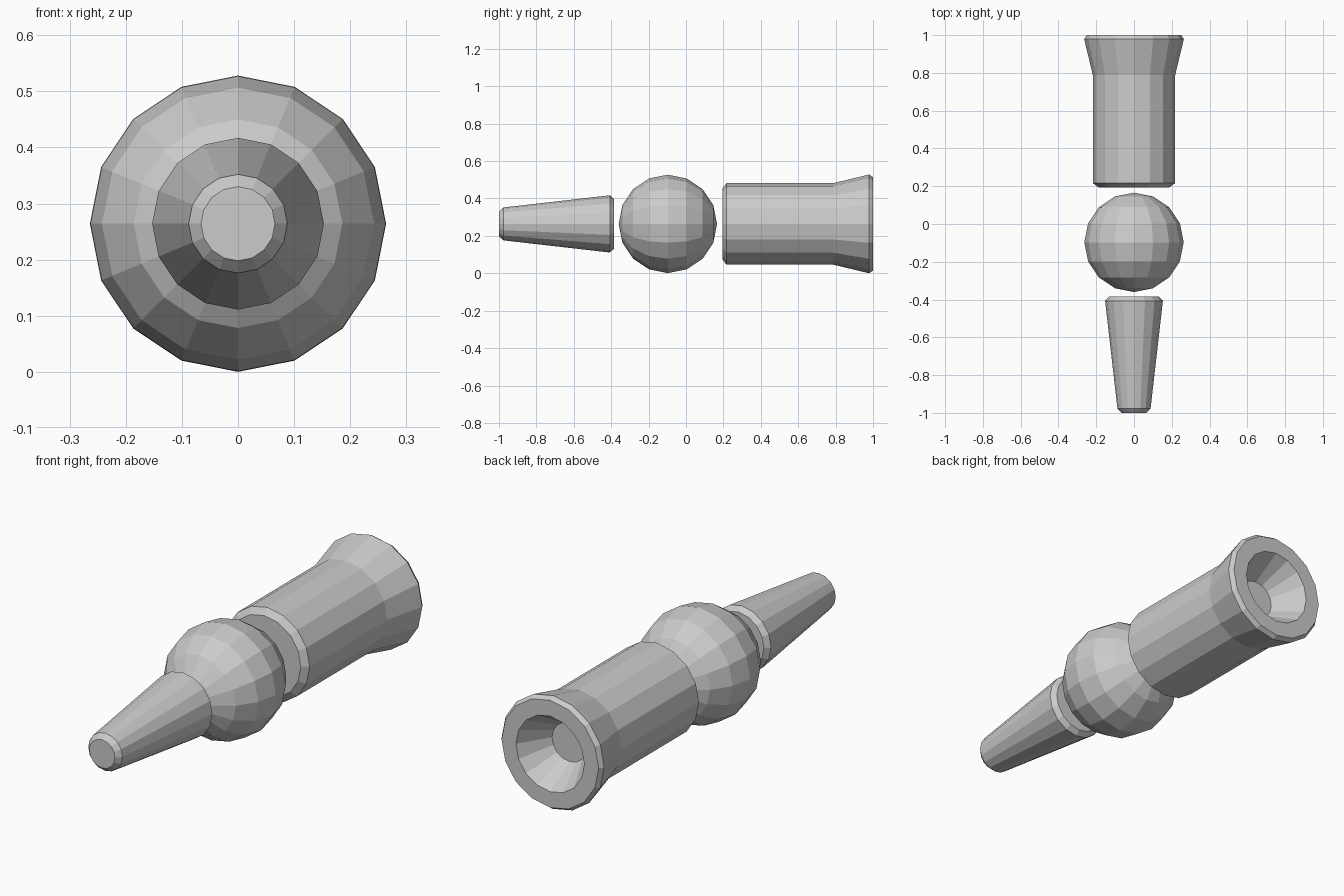
import bpy, bmesh
from math import sin, cos, pi

if "Cube" in bpy.data.objects:
    bpy.data.objects.remove(bpy.data.objects["Cube"])

SIDES = 16
AXIS_Z = 0.264


def lathe(name, profile):
    """Turn (y, radius) points around the long axis; both ends are capped."""
    bm = bmesh.new()
    rings = []
    for y, r in profile:
        if r < 1e-5:
            rings.append([bm.verts.new((0, y, AXIS_Z))])
        else:
            rings.append([bm.verts.new((r * cos(2 * pi * i / SIDES), y,
                                        AXIS_Z + r * sin(2 * pi * i / SIDES)))
                          for i in range(SIDES)])
    for a, b in zip(rings, rings[1:]):
        for i in range(SIDES):
            j = (i + 1) % SIDES
            quad = [a[i % len(a)], a[j % len(a)], b[j % len(b)], b[i % len(b)]]
            bm.faces.new(list(dict.fromkeys(quad)))
    for ring in (rings[0], rings[-1]):
        if len(ring) > 1:
            bm.faces.new(ring)
    bmesh.ops.recalc_face_normals(bm, faces=bm.faces)
    mesh = bpy.data.meshes.new(name)
    bm.to_mesh(mesh)
    bm.free()
    obj = bpy.data.objects.new(name, mesh)
    bpy.context.collection.objects.link(obj)
    return obj


# Tapered tip with chamfered ends
lathe("tapered_tip", [(-1.0, 0.066), (-0.976, 0.088), (-0.407, 0.153), (-0.385, 0.132)])

# Middle ball, poles along the long axis
R = 0.263
lathe("middle_ball", [(-0.097 - R * cos(pi * k / 8), R * sin(pi * k / 8)) for k in range(9)])

# Flared barrel with chamfered rim and a conical recess in the end
lathe("flared_barrel", [(0.194, 0.188), (0.216, 0.218), (0.788, 0.218),
                        (0.979, 0.264), (1.0, 0.25), (1.0, 0.176), (0.857, 0.09)])
